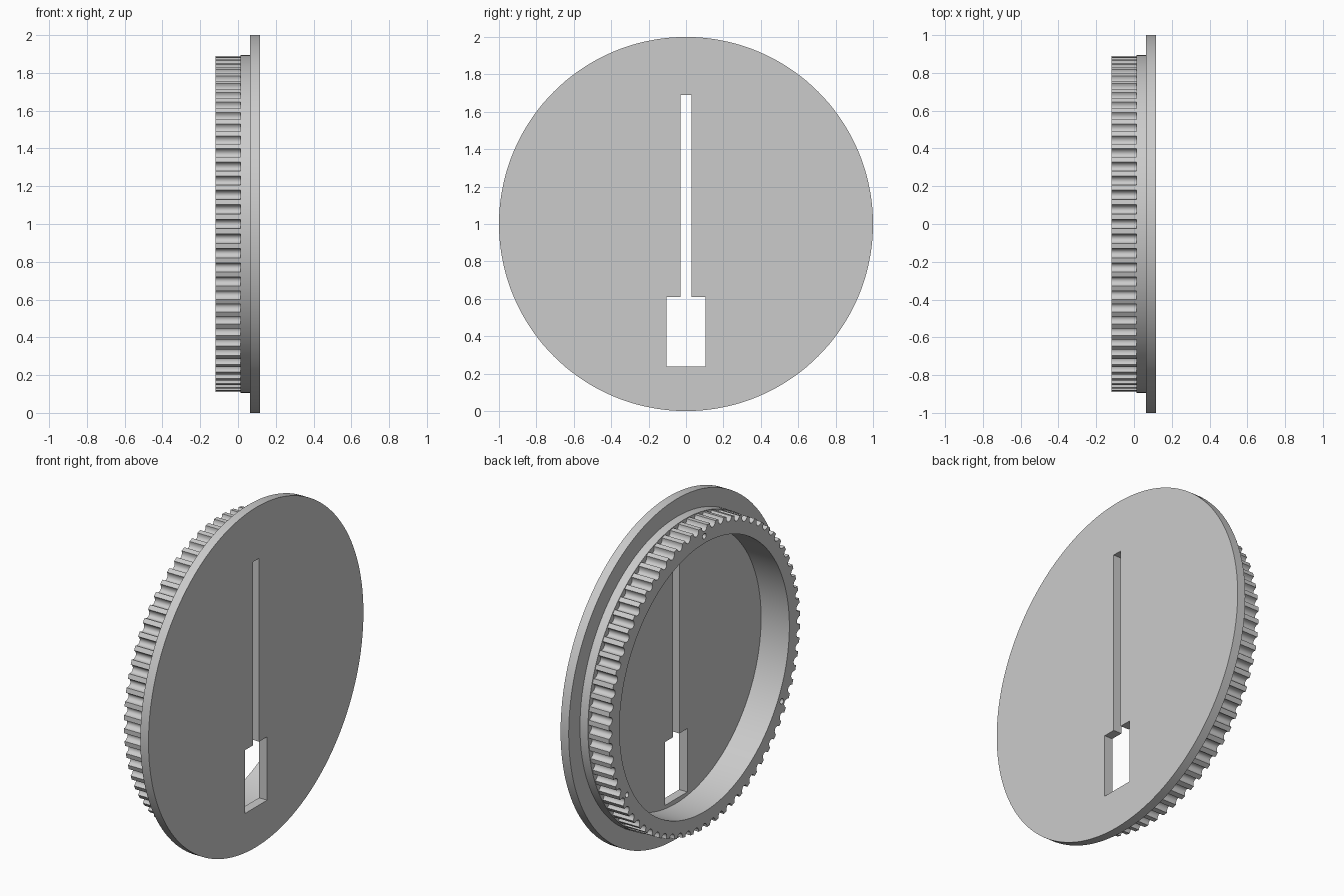
import bpy
import bmesh
from math import sin, cos, pi, radians

if "Cube" in bpy.data.objects:
    bpy.data.objects.remove(bpy.data.objects["Cube"])

grey = bpy.data.materials.new("plain grey")
grey.use_nodes = True
grey.diffuse_color = (0.6, 0.6, 0.6, 1)
grey.node_tree.nodes["Principled BSDF"].inputs["Base Color"].default_value = (0.6, 0.6, 0.6, 1)

TEETH = 72
CENTRE = 1.0           # height of the wheel axis
BACK, STEP, PLATE, FACE = -0.12, 0.012, 0.064, 0.117


def prism(name, outline, x0, x1):
    """Extrude a (y, z) outline along x."""
    bm = bmesh.new()
    face = bm.faces.new([bm.verts.new((x0, y, z)) for y, z in outline])
    new = bmesh.ops.extrude_face_region(bm, geom=[face])["geom"]
    moved = [v for v in new if isinstance(v, bmesh.types.BMVert)]
    bmesh.ops.translate(bm, verts=moved, vec=(x1 - x0, 0, 0))
    bmesh.ops.recalc_face_normals(bm, faces=bm.faces)
    mesh = bpy.data.meshes.new(name)
    bm.to_mesh(mesh)
    bm.free()
    mesh.materials.append(grey)
    obj = bpy.data.objects.new(name, mesh)
    bpy.context.collection.objects.link(obj)
    return obj


def circle(r, y=0, z=CENTRE, n=144):
    return [(y + r * cos(2 * pi * i / n), z + r * sin(2 * pi * i / n)) for i in range(n)]


def cut(obj, cutters):
    """Subtract the cutters, then delete them."""
    bpy.context.view_layer.objects.active = obj
    for c in cutters:
        mod = obj.modifiers.new("cut", 'BOOLEAN')
        mod.operation, mod.solver, mod.object = 'DIFFERENCE', 'EXACT', c
        bpy.ops.object.modifier_apply(modifier=mod.name)
        bpy.data.objects.remove(c)


def gear_outline(r, depth, half_angle, steps=10):
    """Flat lands separated by rounded grooves."""
    points = []
    for tooth in range(TEETH):
        mid = 2 * pi * tooth / TEETH
        for i in range(steps + 1):
            t = pi * i / steps
            a = mid - half_angle * cos(t)
            rad = r - depth * sin(t)
            points.append((rad * cos(a), CENTRE + rad * sin(a)))
    return points


# Face plate with a keyhole-like opening: narrow slot above a wider window
plate = prism("face_plate", circle(1.0), PLATE, FACE)
w, s, low, mid, top = 0.104, 0.029, 0.237, 0.61, 1.69
opening = [(-w, low), (w, low), (w, mid), (s, mid), (s, top), (-s, top), (-s, mid), (-w, mid)]
cut(plate, [prism("opening_cutter", opening, PLATE - 0.1, FACE + 0.1)])

# Plain collar between plate and teeth
collar = prism("collar", circle(0.895), STEP, PLATE)
cut(collar, [prism("collar_bore", circle(0.79), STEP - 0.1, PLATE + 0.1)])

# Toothed ring with three small pin holes in its rear face
ring = prism("toothed_ring", gear_outline(0.89, 0.03, radians(1.6)), BACK, STEP)
cutters = [prism("ring_bore", circle(0.79), BACK - 0.1, STEP + 0.1)]
for deg in (90, 210, 330):
    a = radians(deg)
    hole = circle(0.016, 0.832 * cos(a), CENTRE + 0.832 * sin(a), 20)
    cutters.append(prism("pin_hole", hole, BACK - 0.1, STEP - 0.02))
cut(ring, cutters)

# Smooth the round walls, keep the rims crisp
for obj in (plate, collar, ring):
    bpy.ops.object.select_all(action='DESELECT')
    obj.select_set(True)
    bpy.context.view_layer.objects.active = obj
    bpy.ops.object.shade_smooth_by_angle(angle=radians(32))
